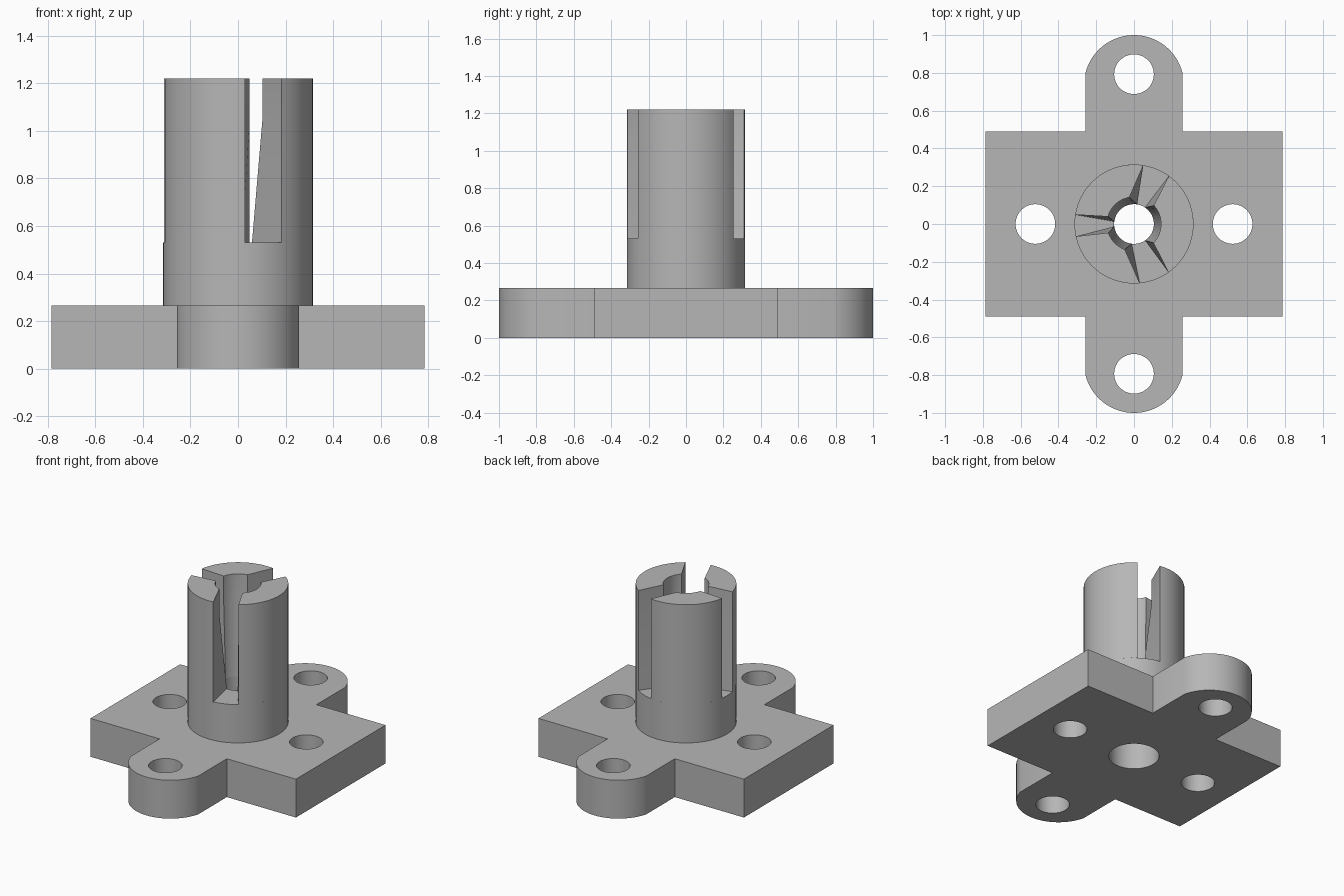
import bpy
import bmesh
from math import radians, sin, cos, asin, pi

cube = bpy.data.objects.get("Cube")
if cube:
    bpy.data.objects.remove(cube, do_unlink=True)

grey = bpy.data.materials.new("plain grey")
grey.use_nodes = True
grey.diffuse_color = (0.47, 0.47, 0.47, 1)
grey.node_tree.nodes["Principled BSDF"].inputs["Base Color"].default_value = (0.47, 0.47, 0.47, 1)

PLATE_TOP, SLOT_FLOOR, TAPER_TOP, TOP = 0.265, 0.53, 1.05, 1.22
POST_R, THROAT_R, MOUTH_R, SOCKET_R, HOLE_R = 0.315, 0.105, 0.143, 0.157, 0.105


def finish(name, bm):
    bmesh.ops.recalc_face_normals(bm, faces=bm.faces)
    mesh = bpy.data.meshes.new(name)
    bm.to_mesh(mesh)
    bm.free()
    obj = bpy.data.objects.new(name, mesh)
    bpy.context.collection.objects.link(obj)
    mesh.materials.append(grey)
    return obj


def smooth(obj):
    bpy.ops.object.select_all(action='DESELECT')
    obj.select_set(True)
    bpy.context.view_layer.objects.active = obj
    bpy.ops.object.shade_smooth_by_angle(angle=radians(30))


def arc(r, a0, a1, n, cx=0, cy=0):
    return [(cx + r * cos(a0 + (a1 - a0) * i / n), cy + r * sin(a0 + (a1 - a0) * i / n))
            for i in range(n + 1)]


def bridge(bm, low, high):
    for i in range(len(low)):
        j = (i + 1) % len(low)
        bm.faces.new((low[i], low[j], high[j], high[i]))


# Base plate: rectangle with a rounded tab at front and back
def make_plate():
    half_x, half_y, tab_x, tab_r = 0.785, 0.489, 0.257, 0.265
    a = asin((0.785 - 0.735) / tab_r)
    a = max(a, 0.245)
    half = [(half_x, -half_y), (half_x, half_y), (tab_x, half_y)]
    half += arc(tab_r, a, pi - a, 32, 0, 1 - tab_r)
    half += [(-tab_x, half_y)]
    outline = half + [(-x, -y) for x, y in half]
    bm = bmesh.new()
    low = [bm.verts.new((x, y, 0)) for x, y in outline]
    high = [bm.verts.new((x, y, PLATE_TOP)) for x, y in outline]
    bridge(bm, low, high)
    bm.faces.new(low)
    bm.faces.new(high)
    return finish("base_plate", bm)


# Cutter for the four bolt holes and the central socket
def make_cutter():
    bm = bmesh.new()
    holes = [(0.522, 0, HOLE_R), (-0.522, 0, HOLE_R), (0, 0.793, HOLE_R),
             (0, -0.793, HOLE_R), (0, 0, SOCKET_R)]
    for x, y, r in holes:
        ring = arc(r, 0, 2 * pi, 48, x, y)[:-1]
        low = [bm.verts.new((px, py, -0.1)) for px, py in ring]
        high = [bm.verts.new((px, py, PLATE_TOP + 0.1)) for px, py in ring]
        bridge(bm, low, high)
        bm.faces.new(low)
        bm.faces.new(high)
    cutter = finish("hole_cutter", bm)
    cutter.hide_render = True
    return cutter


# Solid ring at the foot of the post
def make_collar():
    bm = bmesh.new()
    rings = []
    for r, z in ((THROAT_R, PLATE_TOP), (POST_R, PLATE_TOP),
                 (POST_R, SLOT_FLOOR), (THROAT_R, SLOT_FLOOR)):
        rings.append([bm.verts.new((x, y, z)) for x, y in arc(r, 0, 2 * pi, 72)[:-1]])
    for i in range(4):
        bridge(bm, rings[i], rings[(i + 1) % 4])
    return finish("post_collar", bm)


# Upright jaw: the outside is a straight arc, the inside tapers towards the throat
def make_jaw(name, outer, inner_low, inner_high):
    n = 24
    bm = bmesh.new()
    levels = ((SLOT_FLOOR, THROAT_R, inner_low),
              (TAPER_TOP, MOUTH_R, inner_high),
              (TOP, MOUTH_R, inner_high))
    rings = []
    for z, r, (b0, b1) in levels:
        pts = arc(POST_R, radians(outer[0]), radians(outer[1]), n)
        pts += arc(r, radians(b1), radians(b0), n)
        rings.append([bm.verts.new((x, y, z)) for x, y in pts])
    bridge(bm, rings[0], rings[1])
    bridge(bm, rings[1], rings[2])
    for ring in (rings[0], rings[2]):
        m = len(ring)
        for i in range(n):
            bm.faces.new((ring[i], ring[i + 1], ring[m - 2 - i], ring[m - 1 - i]))
    return finish(name, bm)


plate = make_plate()
cutter = make_cutter()
mod = plate.modifiers.new("holes", 'BOOLEAN')
mod.operation = 'DIFFERENCE'
mod.solver = 'EXACT'
mod.object = cutter
bpy.ops.object.select_all(action='DESELECT')
bpy.context.view_layer.objects.active = plate
plate.select_set(True)
bpy.ops.object.modifier_apply(modifier=mod.name)
bpy.data.objects.remove(cutter, do_unlink=True)

parts = [plate, make_collar(),
         make_jaw("left_jaw", (-54.5, 54), (-56, 56), (-44, 43)),
         make_jaw("back_right_jaw", (81, 171), (81, 173), (100, 164)),
         make_jaw("front_right_jaw", (192, 275.5), (187, 263), (199, 250))]
for part in parts:
    smooth(part)
